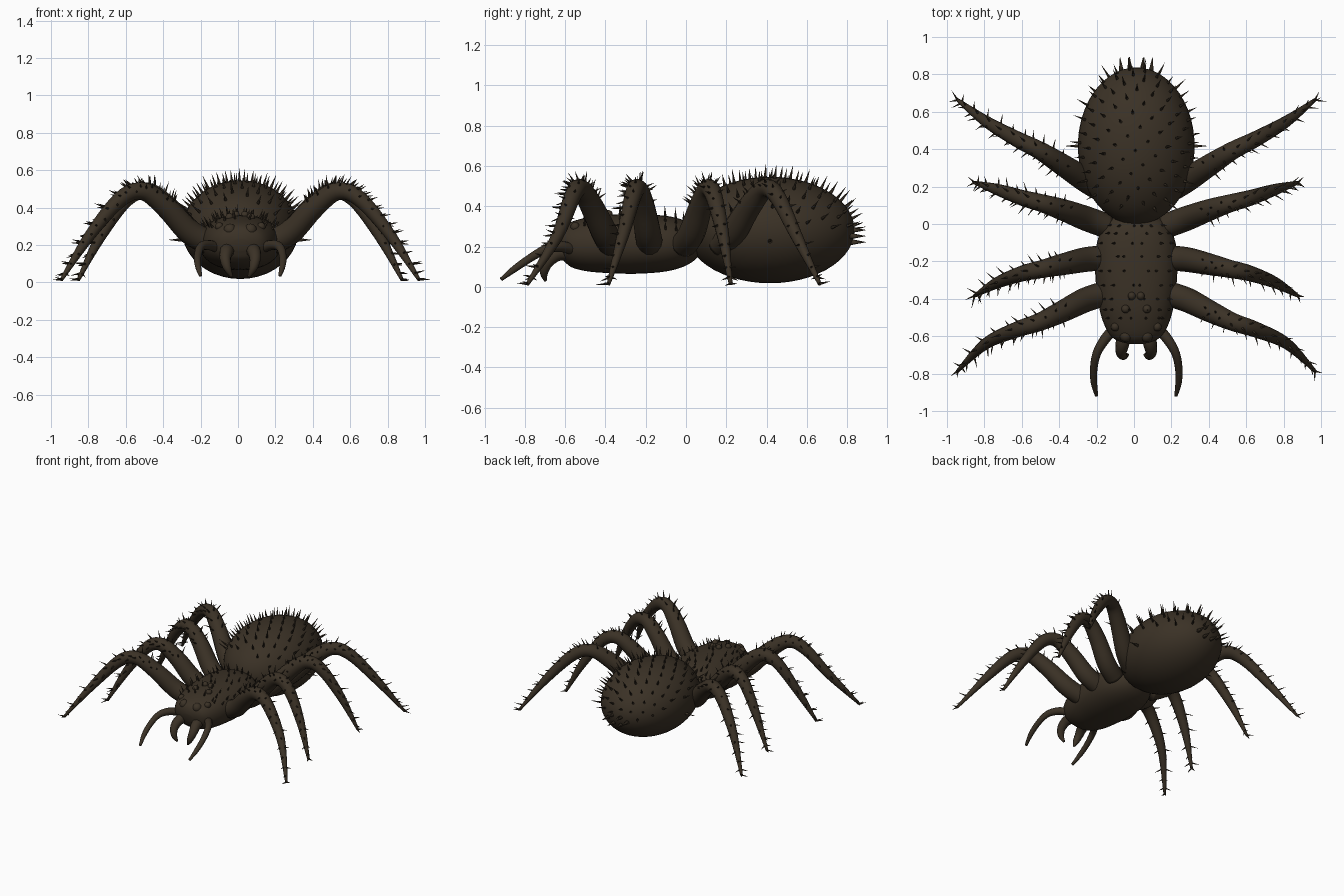
import bpy, bmesh, math, random
from mathutils import Vector, Matrix

if "Cube" in bpy.data.objects:
    bpy.data.objects.remove(bpy.data.objects["Cube"])

random.seed(4)
CX = 0.012  # centre line of the body
UP = Vector((0, 0, 1))

shell = bpy.data.materials.new("dark_brown")
shell.diffuse_color = (0.043, 0.031, 0.019, 1)
shell.use_nodes = True
shell.node_tree.nodes["Principled BSDF"].inputs["Base Color"].default_value = shell.diffuse_color


def finish(bm, name):
    bmesh.ops.recalc_face_normals(bm, faces=bm.faces)
    me = bpy.data.meshes.new(name)
    bm.to_mesh(me)
    bm.free()
    ob = bpy.data.objects.new(name, me)
    bpy.context.collection.objects.link(ob)
    me.materials.append(shell)
    for p in me.polygons:
        p.use_smooth = True
    return ob


def spline(pts, steps):
    """Smooth path through tuples of any length."""
    out = []
    for i in range(len(pts) - 1):
        p = [pts[max(i - 1, 0)], pts[i], pts[i + 1], pts[min(i + 2, len(pts) - 1)]]
        for s in range(steps):
            t = s / steps
            out.append([0.5 * (2 * b + (c - a) * t + (2 * a - 5 * b + 4 * c - d) * t * t
                               + (3 * b - a - 3 * c + d) * t ** 3)
                        for a, b, c, d in zip(*p)])
    return out + [list(pts[-1])]


def frames(path):
    """Position, tangent, side and up vector, and radii along a path."""
    out = []
    for i, q in enumerate(path):
        a, b = path[max(i - 1, 0)], path[min(i + 1, len(path) - 1)]
        t = (Vector(b[:3]) - Vector(a[:3])).normalized()
        side = t.cross(UP).normalized()
        out.append((Vector(q[:3]), t, side, side.cross(t), q[3], q[-1]))
    return out


def loft(name, path, sides=16, power=2.0):
    bm = bmesh.new()
    rings = []
    for p, t, s, u, rx, rz in frames(path):
        ring = []
        for k in range(sides):
            a = 2 * math.pi * k / sides
            c, d = math.cos(a), math.sin(a)
            x = math.copysign(abs(c) ** (2 / power), c) * rx
            z = math.copysign(abs(d) ** (2 / power), d) * rz
            ring.append(bm.verts.new(p + s * x + u * z))
        rings.append(ring)
    for r, q in zip(rings, rings[1:]):
        for k in range(sides):
            n = (k + 1) % sides
            bm.faces.new((r[k], r[n], q[n], q[k]))
    for ring, end in ((rings[0], path[0]), (rings[-1], path[-1])):
        tip = bm.verts.new(end[:3])
        for k in range(sides):
            bm.faces.new((ring[k], ring[(k + 1) % sides], tip))
    return finish(bm, name)


def ellipsoid(name, centre, radii, seg=32, rings=20):
    bm = bmesh.new()
    m = Matrix.Translation(centre) @ Matrix.Diagonal((*radii, 1)) @ Matrix.Rotation(math.pi / 2, 4, 'X')
    bmesh.ops.create_uvsphere(bm, u_segments=seg, v_segments=rings, radius=1, matrix=m)
    return finish(bm, name)


def add_spine(bm, pos, direction, length, radius=0.009):
    d = direction.normalized()
    rot = d.to_track_quat('Z', 'Y').to_matrix().to_4x4()
    m = Matrix.Translation(pos + d * (length / 2 - 0.008)) @ rot
    bmesh.ops.create_cone(bm, cap_ends=True, segments=6, radius1=radius, radius2=0.0005,
                          depth=length, matrix=m)


# Abdomen
AC, AR = Vector((CX, 0.417, 0.282)), Vector((0.312, 0.42, 0.264))
ellipsoid("abdomen", AC, AR, 40, 26)

# Head and thorax: y, half width, centre height, half height
stations = [(-.637, .04, .2, .03), (-.62, .105, .203, .075), (-.58, .15, .208, .108),
            (-.5, .185, .21, .132), (-.4, .206, .213, .144), (-.25, .22, .213, .148),
            (-.1, .21, .215, .138), (0, .165, .22, .11), (.07, .08, .23, .06)]
thorax_path = spline([(CX, y, z, w, h) for y, w, z, h in stations], 4)
loft("head_and_thorax", thorax_path, 32, 2.2)

# Spines on the back of the abdomen
bm = bmesh.new()
for i in range(230):
    v = 1 - 2 * (i + .5) / 230
    a = i * 2.39996
    r = math.sqrt(1 - v * v)
    n = Vector((r * math.cos(a), -v, r * math.sin(a)))
    if n.z < 0.25 - 0.3 * max(n.y, 0) or n.y < -0.8:
        continue
    nrm = Vector((n.x / AR.x, n.y / AR.y, n.z / AR.z)).normalized()
    add_spine(bm, AC + n * AR, nrm + Vector((0, .1, .2)), random.uniform(.055, .085))
for side in (-1, 1):  # flank and tail spines
    add_spine(bm, AC + Vector((side * .305, 0, -.055)), Vector((side, 0, 0)), .085, .012)
    for x, z in ((.03, -.06), (.035, 0), (.08, -.03)):
        add_spine(bm, AC + Vector((side * x, .405, z)), Vector((side * .1, 1, 0)), .08, .016)
finish(bm, "abdomen_spines")

# Spines on the back of the thorax
bm = bmesh.new()
for p, t, s, u, w, h in frames(thorax_path)[12:30:2]:
    for k in range(6):
        a = math.radians(35 + 22 * k + random.uniform(-8, 8))
        pos = p + s * (w * math.cos(a) * .98) + u * (h * math.sin(a) ** .9)
        add_spine(bm, pos, s * math.cos(a) * .7 + u, random.uniform(.045, .065), .008)
finish(bm, "thorax_spines")

# Legs: shared arch heights and radii, with a sideways run per pair
LEG_Z = (.21, .27, .405, .487, .445, .25, .012)
LEG_R = (.066, .066, .058, .048, .042, .03, .009)
X_LONG = (.16, .27, .40, .52, .64, .805, .957)
X_SHORT = (.16, .27, .39, .50, .61, .745, .866)
LEGS = {
    "front_leg": (X_LONG, (-.37, -.405, -.47, -.525, -.565, -.64, -.788)),
    "second_leg": (X_SHORT, (-.18, -.19, -.215, -.24, -.265, -.315, -.385)),
    "third_leg": (X_SHORT, (-.01, .03, .075, .11, .14, .185, .222)),
    "rear_leg": (X_LONG, (.17, .235, .32, .395, .455, .55, .665)),
}
for name, (xs, ys) in LEGS.items():
    for sgn, label in ((-1, "left"), (1, "right")):
        pts = [(CX + sgn * x, y, z, r) for x, y, z, r in zip(xs, ys, LEG_Z, LEG_R)]
        path = spline(pts, 5)
        loft(f"{name}_{label}", path, 14)
        bm = bmesh.new()
        fr = frames(path)
        for i in range(10, len(fr)):
            p, t, s, u, r, _ = fr[i]
            # left bristles stand out sideways, right ones lie closer to the top
            angles = ((10, 170) if i % 2 else (75, 140)) if sgn < 0 else ((65,) if i % 2 else (110, 30))
            for deg in angles:
                a = math.radians(deg + random.uniform(-15, 15))
                d = s * math.cos(a) + u * math.sin(a)
                add_spine(bm, p + d * r * .95, d + t * .45, random.uniform(.035, .065), .007)
        finish(bm, f"{name}_spines_{label}")

# Paired face parts
FEELER = [(.12, -.56, .185, .028), (.17, -.62, .2, .027), (.21, -.69, .19, .023),
          (.227, -.77, .145, .02), (.226, -.85, .09, .017), (.212, -.918, .037, .009)]
FANG = [(.06, -.56, .17, .04), (.073, -.635, .165, .037), (.08, -.685, .125, .03),
        (.068, -.705, .075, .022), (.045, -.698, .03, .007)]
EYES = [(.055, -.597, .28, .034), (.112, -.55, .298, .023),
        (.057, -.455, .348, .022), (.024, -.385, .36, .021)]
for sgn, label in ((-1, "left"), (1, "right")):
    for name, pts in (("feeler", FEELER), ("fang", FANG)):
        loft(f"{name}_{label}", spline([(CX + sgn * x, y, z, r) for x, y, z, r in pts], 5), 12)
    for i, (x, y, z, r) in enumerate(EYES):
        ellipsoid(f"eye_{i + 1}_{label}", (CX + sgn * x, y, z), (r, r, r), 16, 10)
